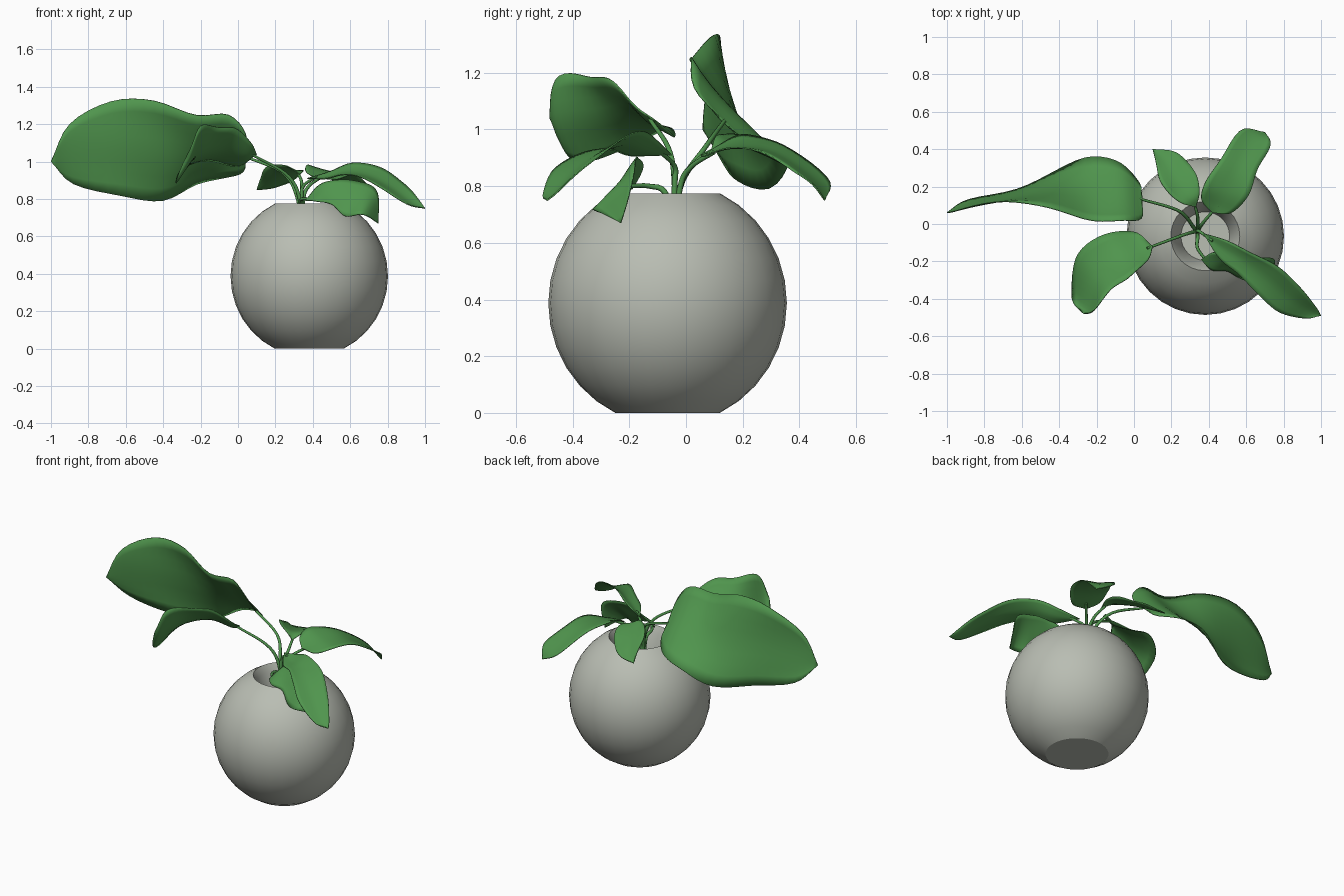
import bpy, bmesh, math
from mathutils import Vector

cube = bpy.data.objects.get("Cube")
if cube:
    bpy.data.objects.remove(cube, do_unlink=True)


def make_material(name, rgb):
    mat = bpy.data.materials.new(name)
    mat.use_nodes = True
    color = (*rgb, 1)
    mat.diffuse_color = color
    shader = mat.node_tree.nodes["Principled BSDF"]
    shader.inputs["Base Color"].default_value = color
    shader.inputs["Roughness"].default_value = 0.6
    return mat


stone = make_material("warm grey stone", (.485, .51, .45))
green = make_material("leaf green", (.08, .30, .075))


def finish(name, bm, mat, angle):
    """Turn a bmesh into a smooth shaded object."""
    bmesh.ops.remove_doubles(bm, verts=bm.verts, dist=.0005)
    bmesh.ops.recalc_face_normals(bm, faces=bm.faces)
    mesh = bpy.data.meshes.new(name)
    bm.to_mesh(mesh)
    bm.free()
    obj = bpy.data.objects.new(name, mesh)
    bpy.context.collection.objects.link(obj)
    mesh.materials.append(mat)
    bpy.ops.object.select_all(action='DESELECT')
    obj.select_set(True)
    bpy.context.view_layer.objects.active = obj
    bpy.ops.object.shade_smooth_by_angle(angle=math.radians(angle))
    return obj


def grid_faces(bm, rows):
    for low, high in zip(rows, rows[1:]):
        for i in range(len(low) - 1):
            bm.faces.new((low[i], low[i + 1], high[i + 1], high[i]))


def spline(points, t):
    """Smooth curve through the points, t from zero to one."""
    pts = [Vector(p) for p in points]
    pts = [2 * pts[0] - pts[1]] + pts + [2 * pts[-1] - pts[-2]]
    spans = len(pts) - 3
    i = min(int(t * spans), spans - 1)
    f = t * spans - i
    a, b, c, d = pts[i:i + 4]
    return b + (c - a) * f / 2 + (a - b * 2.5 + c * 2 - d / 2) * f**2 \
        + ((b - c) * 1.5 + (d - a) / 2) * f**3


def make_pot(center, radius, half_height, cut_angle, steps=12, segments=32):
    """Truncated globe with a tapered hollow, turned from one profile."""
    tall = half_height / math.sin(cut_angle)
    profile = [(0, 0)]
    for k in range(steps + 1):
        a = cut_angle * (2 * k / steps - 1)
        profile.append((radius * math.cos(a), half_height + tall * math.sin(a)))
    profile += [(.16, .73), (.13, .6), (0, .6)]
    bm = bmesh.new()
    rows = []
    for r, z in profile:
        ring = []
        for s in range(segments + 1):
            a = math.tau * s / segments
            ring.append(bm.verts.new((center[0] + r * math.cos(a),
                                      center[1] + r * math.sin(a), z)))
        rows.append(ring)
    grid_faces(bm, rows)
    return finish("round_pot", bm, stone, 20)


def make_leaf(name, base, tip, side_a, side_b, sag=.1, ripple=.03,
              length_steps=28, width_steps=8):
    """Blade stretched between two edge curves, creased along the midrib."""
    edge_a, edge_b = [base, *side_a, tip], [base, *side_b, tip]
    bm = bmesh.new()
    rows = []
    axis = (Vector(tip) - Vector(base)).normalized()
    for i in range(length_steps + 1):
        t = i / length_steps
        a, b = spline(edge_a, t), spline(edge_b, t)
        across = b - a
        width = across.length
        normal = axis.cross(across)
        if width > .0001:
            normal.normalize()
        if normal.z < 0:
            normal.negate()
        row = []
        for j in range(width_steps + 1):
            v = 2 * j / width_steps - 1
            dip = sag * (1 - abs(v)**1.5)
            wave = ripple * v * v * math.sin(t * math.tau * 2 + 2 * v)
            row.append(bm.verts.new(a.lerp(b, (v + 1) / 2)
                                    + normal * width * (wave - dip)))
        rows.append(row)
    grid_faces(bm, rows)
    leaf = finish(name, bm, green, 60)
    shell = leaf.modifiers.new("blade thickness", 'SOLIDIFY')
    shell.thickness = .005
    shell.offset = 0
    return leaf


def make_stem(name, path, thick=.012, steps=16):
    """Tapering tube from the hollow of the pot to the leaf base."""
    curve = bpy.data.curves.new(name, 'CURVE')
    curve.dimensions = '3D'
    curve.bevel_depth = thick
    curve.bevel_resolution = 2
    curve.use_fill_caps = True
    line = curve.splines.new('POLY')
    line.points.add(steps)
    for i, point in enumerate(line.points):
        t = i / steps
        point.co = (*spline(path, t), 1)
        point.radius = 1 - .4 * t
    curve.materials.append(green)
    obj = bpy.data.objects.new(name, curve)
    bpy.context.collection.objects.link(obj)


make_pot((.381, -.065), .421, .3875, math.radians(64))

# Blades: base, tip, then the two edges between them
make_leaf("large_side_leaf", (.04, .13, 1.03), (-1, .06, 1),
          [(.04, .03, 1.15), (-.05, .01, 1.24), (-.22, .02, 1.25), (-.45, .1, 1.33),
           (-.68, .11, 1.32), (-.9, .08, 1.2)],
          [(.03, .22, .95), (-.07, .33, .92), (-.22, .35, .87), (-.4, .29, .79),
           (-.63, .2, .82), (-.88, .13, .88)], sag=.03)
make_leaf("front_side_leaf", (.1, -.12, 1.04), (-.27, -.48, 1.04),
          [(.07, -.2, 1.1), (-.02, -.28, 1.18), (-.12, -.34, 1.19), (-.2, -.46, 1.18)],
          [(0, -.04, .98), (-.16, -.06, 1), (-.31, -.18, .95), (-.335, -.39, .89)])
make_leaf("small_back_leaf", (.33, .09, .93), (.1, .4, .85),
          [(.35, .17, .95), (.33, .27, .93), (.27, .35, .89), (.2, .39, .86)],
          [(.26, .11, .98), (.19, .16, .98), (.14, .23, .96), (.12, .32, .91)])
make_leaf("back_leaf", (.42, .06, .91), (.7, .49, .75),
          [(.36, .13, .95), (.38, .22, .98), (.46, .34, .95), (.57, .5, .82)],
          [(.52, .06, .91), (.61, .15, .93), (.66, .29, .91), (.73, .42, .83)],
          sag=.05)
make_leaf("front_leaf", (.37, -.05, .91), (1, -.49, .75),
          [(.5, -.09, .95), (.62, -.15, .99), (.77, -.23, .97), (.89, -.34, .88),
           (.97, -.44, .79)],
          [(.46, -.19, .91), (.56, -.27, .93), (.66, -.37, .91), (.77, -.47, .86),
           (.91, -.505, .77)])
make_leaf("low_front_leaf", (.36, -.19, .79), (.75, -.23, .67),
          [(.43, -.15, .87), (.52, -.17, .9), (.62, -.18, .9), (.74, -.18, .84)],
          [(.42, -.25, .79), (.5, -.25, .77), (.57, -.29, .71), (.66, -.33, .72)],
          sag=0)

# Stems fan out from one root point
root = (.34, -.04, .6)
make_stem("large_side_stem", [root, (.32, -.02, .8), (.24, .07, .94), (.03, .135, 1.03)])
make_stem("front_side_stem", [root, (.33, -.04, .8), (.26, -.06, .93), (.07, -.13, 1.04)])
make_stem("small_back_stem", [root, (.34, -.02, .8), (.34, .04, .89), (.32, .12, .94)])
make_stem("back_stem", [root, (.35, -.02, .8), (.38, .02, .87), (.45, .1, .92)])
make_stem("front_stem", [root, (.34, -.04, .8), (.35, -.04, .87), (.42, -.09, .92)])
make_stem("low_front_stem", [root, (.34, -.07, .77), (.34, -.13, .8), (.39, -.2, .8)])
